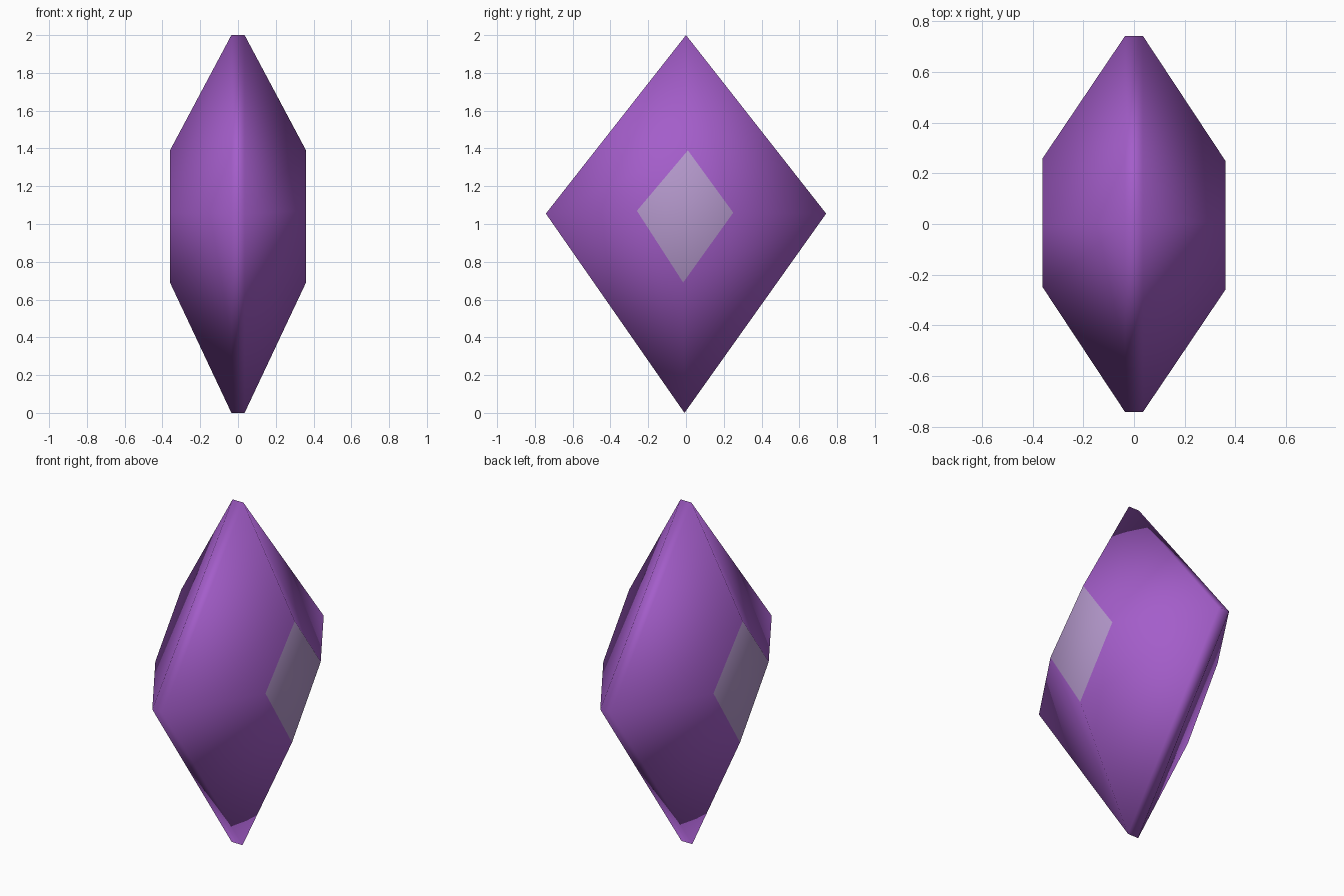
import bpy, bmesh

if "Cube" in bpy.data.objects:
    bpy.data.objects.remove(bpy.data.objects["Cube"])

def material(name, rgb):
    m = bpy.data.materials.new(name)
    m.diffuse_color = (*rgb, 1)
    m.use_nodes = True
    m.node_tree.nodes["Principled BSDF"].inputs["Base Color"].default_value = m.diffuse_color
    return m

purple = material("crystal purple", (0.37, 0.11, 0.59))
pale = material("pale lavender", (0.45, 0.31, 0.59))

# Kite-shaped outlines in the YZ plane: wide girdle and small flat facet
girdle = [(0, 2.0), (0.742, 1.055), (-0.008, 0.0), (-0.742, 1.055)]
facet = [(0.01, 1.39), (0.25, 1.06), (-0.015, 0.69), (-0.26, 1.07)]
facet_mirrored = [(-0.01, 1.39), (0.26, 1.07), (0.015, 0.69), (-0.25, 1.06)]

# Cross-sections from left facet, across the thin girdle, to right facet
bm = bmesh.new()
sections = [(-0.36, facet_mirrored), (-0.035, girdle), (0.035, girdle), (0.36, facet)]
rings = [[bm.verts.new((x, y, z)) for y, z in pts] for x, pts in sections]
for a, b in zip(rings, rings[1:]):
    for i in range(4):
        j = (i + 1) % 4
        bm.faces.new((a[i], a[j], b[j], b[i]))

# Pale side facets
for ring in (rings[0], rings[-1]):
    bm.faces.new(ring).material_index = 1

bmesh.ops.recalc_face_normals(bm, faces=bm.faces)
for f in bm.faces:
    f.smooth = True
mesh = bpy.data.meshes.new("crystal")
bm.to_mesh(mesh)
bm.free()
mesh.materials.append(purple)
mesh.materials.append(pale)
crystal = bpy.data.objects.new("crystal", mesh)
bpy.context.collection.objects.link(crystal)
